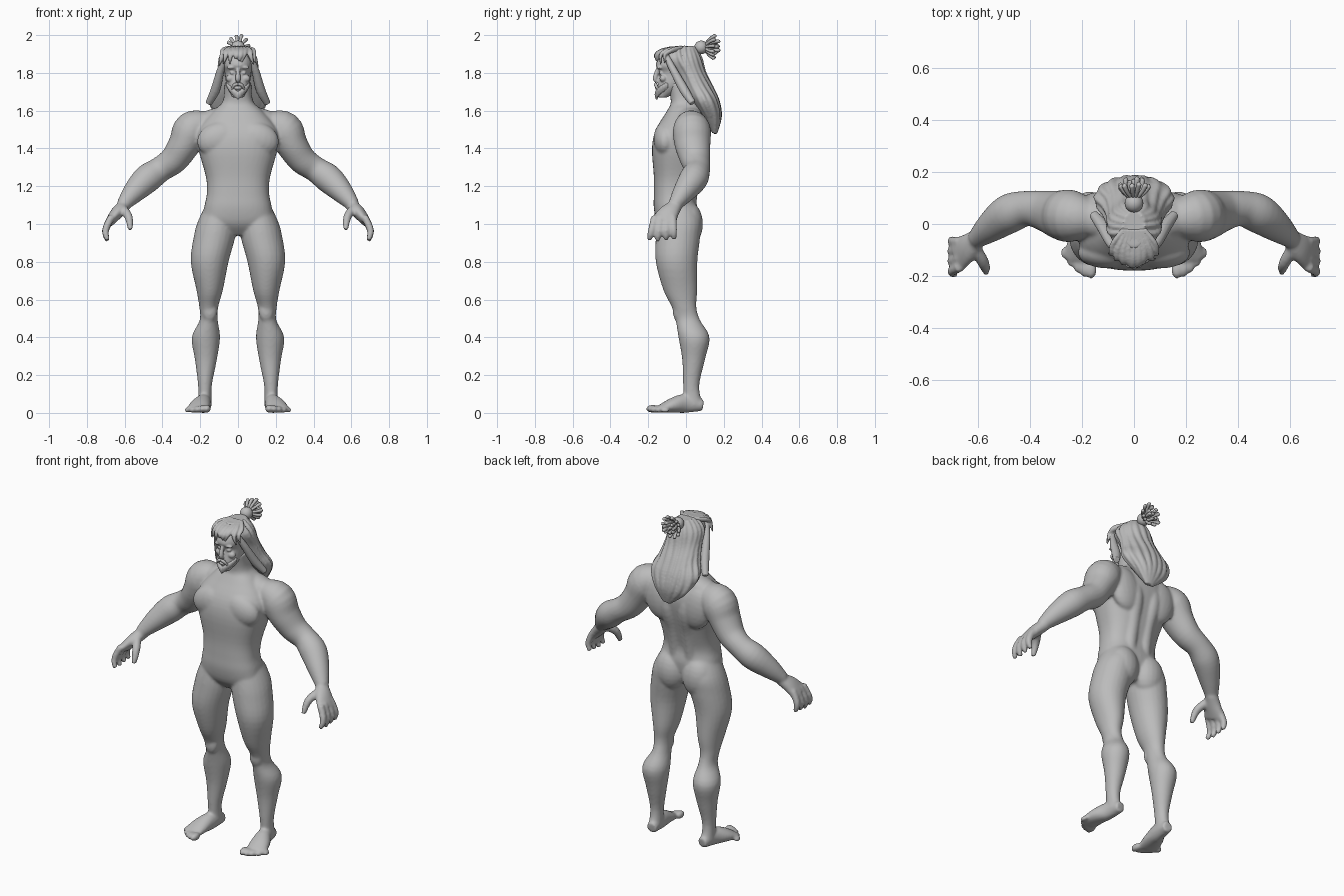
import bpy, bmesh, math, random
from mathutils import Vector, Matrix

random.seed(4)
X, Y, Z = Matrix.Identity(3)
cube = bpy.data.objects.get("Cube")
if cube:
    bpy.data.objects.remove(cube)

grey = bpy.data.materials.new("clay_grey")
grey.use_nodes = True
grey.diffuse_color = (0.5, 0.5, 0.5, 1)
grey.node_tree.nodes["Principled BSDF"].inputs["Base Color"].default_value = grey.diffuse_color


def spline(points, steps=4):
    """Smooth curve through points of any size."""
    curve = []
    for i in range(len(points) - 1):
        before, start, end = points[max(i - 1, 0)], points[i], points[i + 1]
        after = points[min(i + 2, len(points) - 1)]
        leave, arrive = (end - before) / 2, (after - start) / 2
        for k in range(steps):
            t = k / steps
            ease = t * t * (3 - 2 * t)
            curve.append(start.lerp(end, ease) + leave * (t * (1 - t) ** 2) - arrive * (t * t * (1 - t)))
    return curve + [points[-1]]


def loft(bm, points, ref=Y, flat=False, power=2, sides=24, mirror=False):
    """Skin rings given as x, y, z, radius and, if not round, radius along ref."""
    if mirror:
        loft(bm, [(-x, *rest) for x, *rest in points], ref, flat, power, sides)
    path = spline([Vector(p if len(p) == 5 else (*p, p[-1])) for p in points])
    rings = []
    for i, p in enumerate(path):
        ahead, behind = path[min(i + 1, len(path) - 1)], path[max(i - 1, 0)]
        along = Z if flat else Vector((ahead - behind)[:3]).normalized()
        deep = (ref - along * ref.dot(along)).normalized()
        wide = deep.cross(along)
        ring = []
        for k in range(sides):
            angle = math.tau * k / sides
            c, s = (math.copysign(abs(n) ** (2 / power), n) for n in (math.cos(angle), math.sin(angle)))
            ring.append(bm.verts.new(Vector(p[:3]) + wide * (c * p[3]) + deep * (s * p[4])))
        rings.append(ring)
    for low, high in zip(rings, rings[1:]):
        for k in range(sides):
            bm.faces.new((low[k - 1], low[k], high[k], high[k - 1]))
    bm.faces.new(rings[0])
    bm.faces.new(rings[-1])


def slab(z, half_width, front, back, x=0):
    """Level ring given by its height, half width, front and back."""
    return (x, (front + back) / 2, z, half_width, (back - front) / 2)


def blob(bm, centre, size, mirror=False, turn=0):
    for side in (1, -1) if mirror else (1,):
        place = Matrix.Translation((centre[0] * side, *centre[1:]))
        place = place @ Matrix.Rotation(turn * side, 4, "Y") @ Matrix.Diagonal((*size, 1))
        bmesh.ops.create_uvsphere(bm, u_segments=20, v_segments=12, radius=1, matrix=place)


def finish(bm, name, voxel=0, smooth=2):
    """Turn the mesh into an object, fusing overlapping pieces if a voxel size is given."""
    bmesh.ops.recalc_face_normals(bm, faces=bm.faces)
    for face in bm.faces:
        face.smooth = True
    mesh = bpy.data.meshes.new(name)
    bm.to_mesh(mesh)
    bm.free()
    mesh.materials.append(grey)
    part = bpy.data.objects.new(name, mesh)
    bpy.context.collection.objects.link(part)
    if voxel:
        fuse = part.modifiers.new("fuse", "REMESH")
        fuse.mode, fuse.voxel_size, fuse.use_smooth_shade = "VOXEL", voxel, True
        soften = part.modifiers.new("soften", "SMOOTH")
        soften.iterations = smooth


# Torso and neck
bm = bmesh.new()
trunk = [slab(0.94, 0.08, -0.1, 0.03), slab(1, 0.18, -0.15, 0.05), slab(1.08, 0.18, -0.17, 0.06),
         slab(1.16, 0.165, -0.17, 0.05), slab(1.25, 0.17, -0.17, 0.07), slab(1.4, 0.21, -0.18, 0.11),
         slab(1.5, 0.21, -0.16, 0.12), slab(1.6, 0.13, -0.1, 0.09), slab(1.65, 0.08, -0.08, 0.07),
         slab(1.75, 0.07, -0.1, 0.05)]
loft(bm, trunk, flat=True, power=2.5, sides=40)

# Chest, shoulder blades, neck slope and buttocks
blob(bm, (0.1, -0.11, 1.45), (0.12, 0.062, 0.09), mirror=True, turn=0.3)
blob(bm, (0.12, 0.07, 1.45), (0.1, 0.055, 0.13), mirror=True, turn=0.2)
blob(bm, (0.13, 0.02, 1.56), (0.12, 0.07, 0.05), mirror=True, turn=0.3)
blob(bm, (0.09, 0.01, 1), (0.095, 0.08, 0.12), mirror=True)

# Long muscles either side of the spine
ridge = [(0.05, 0.01, 1, 0.04), (0.05, 0.02, 1.15, 0.04), (0.05, 0.04, 1.28, 0.045),
         (0.06, 0.075, 1.42, 0.05), (0.06, 0.06, 1.56, 0.04)]
loft(bm, ridge, mirror=True)

# Legs and kneecaps
leg = [slab(1.12, 0.07, -0.13, 0.04, x=0.09), slab(1.02, 0.1, -0.15, 0.08, x=0.11),
       slab(0.93, 0.11, -0.16, 0.075, x=0.125), slab(0.8, 0.1, -0.16, 0.06, x=0.15),
       slab(0.65, 0.07, -0.12, 0.06, x=0.15), slab(0.56, 0.05, -0.075, 0.055, x=0.155),
       slab(0.49, 0.048, -0.055, 0.075, x=0.155), slab(0.4, 0.075, -0.04, 0.125, x=0.17),
       slab(0.28, 0.058, -0.02, 0.1, x=0.17), slab(0.14, 0.036, -0.015, 0.07, x=0.175),
       slab(0.04, 0.036, -0.01, 0.09, x=0.175)]
loft(bm, leg, flat=True, mirror=True)
blob(bm, (0.15, -0.04, 0.54), (0.04, 0.03, 0.06), mirror=True)

# Feet, with toes shrinking outwards
foot = [(0.17, 0.09, 0.04, 0.03), (0.18, 0, 0.05, 0.04, 0.05),
        (0.2, -0.07, 0.04, 0.055, 0.04), (0.215, -0.14, 0.02, 0.06, 0.02)]
loft(bm, foot, ref=Z, mirror=True)
for i in range(5):
    r = 0.022 - i * 0.002
    blob(bm, (0.165 + i * 0.026, -0.175 + i * i * 0.004, r), (r, r * 1.7, r), mirror=True)

# Arms and palms
arm = [(0.16, 0.02, 1.53, 0.07), (0.24, 0.03, 1.5, 0.1), (0.285, 0.035, 1.42, 0.085, 0.095),
       (0.34, 0.05, 1.34, 0.075, 0.08), (0.41, 0.06, 1.29, 0.068), (0.48, 0.04, 1.24, 0.076),
       (0.55, -0.01, 1.17, 0.06), (0.61, -0.06, 1.1, 0.036)]
loft(bm, arm, mirror=True)
palm = [(0.6, -0.05, 1.1, 0.034), (0.64, -0.09, 1.06, 0.034, 0.055), (0.68, -0.12, 1.01, 0.024, 0.068)]
loft(bm, palm, mirror=True)

# Fingers fanned from the knuckles, and thumbs
for i in range(4):
    knuckle = Vector((0.67, -0.165 + i * 0.032, 1.04))
    tip = Vector((0.69, -0.195 + i * 0.044, 0.91 + 0.005 * abs(i - 1)))
    bend = knuckle.lerp(tip, 0.6) + X * 0.02
    loft(bm, [(*knuckle, 0.02), (*bend, 0.019), (*tip, 0.013)], sides=12, mirror=True)
thumb = [(0.62, -0.08, 1.09, 0.024), (0.58, -0.15, 1.04, 0.023), (0.57, -0.185, 0.97, 0.014)]
loft(bm, thumb, sides=12, mirror=True)
finish(bm, "body", voxel=0.0075, smooth=8)

# Head
bm = bmesh.new()
skull = [slab(1.67, 0.03, -0.15, -0.1), slab(1.73, 0.06, -0.15, 0), slab(1.8, 0.07, -0.14, 0.07),
         slab(1.84, 0.08, -0.16, 0.08), slab(1.89, 0.07, -0.14, 0.07), slab(1.93, 0.03, -0.1, 0.04)]
loft(bm, skull, flat=True, power=2.2, sides=32)

# Nose, brows, cheeks, eyes and lips
nose = [(0, -0.15, 1.82, 0.01), (0, -0.163, 1.77, 0.014), (0, -0.15, 1.755, 0.01)]
loft(bm, nose, sides=12)
blob(bm, (0.03, -0.14, 1.83), (0.03, 0.015, 0.01), mirror=True, turn=0.15)
blob(bm, (0.04, -0.12, 1.77), (0.025, 0.02, 0.02), mirror=True)
blob(bm, (0.03, -0.13, 1.8), (0.015, 0.012, 0.01), mirror=True)
blob(bm, (0, -0.15, 1.72), (0.02, 0.015, 0.01))
finish(bm, "head", voxel=0.0045)

# Beard: tufts around the jaw, higher towards the ears
bm = bmesh.new()
for i in range(-6, 7):
    angle = i * 0.22
    x, y = 0.058 * math.sin(angle), -0.085 - 0.07 * math.cos(angle)
    top = Vector((x, y, 1.7 + 0.008 * abs(i)))
    end = Vector((x * 0.8, y, top.z - 0.04))
    loft(bm, [(*top, 0.008), (*top.lerp(end, 0.4), 0.012), (*end, 0.005)], sides=8)
finish(bm, "beard", voxel=0.004)

# Moustache
bm = bmesh.new()
whisker = [(0, -0.16, 1.74, 0.008), (0.02, -0.16, 1.735, 0.009), (0.04, -0.14, 1.7, 0.003)]
loft(bm, whisker, sides=10, mirror=True)
finish(bm, "moustache")

# Long hair: a draped shell with locks running down its surface
bm = bmesh.new()
drape = [slab(1.94, 0.04, -0.09, 0.05), slab(1.88, 0.09, -0.12, 0.08), slab(1.8, 0.1, -0.06, 0.1),
         slab(1.72, 0.12, -0.02, 0.14), slab(1.65, 0.15, 0.03, 0.17), slab(1.57, 0.11, 0.08, 0.18),
         slab(1.48, 0.02, 0.14, 0.16, x=0.02)]
loft(bm, drape, flat=True, power=2.2, sides=36)
for i in range(11):
    angle = math.pi * (i / 10 * 1.16 - 0.08)
    rings = drape if abs(i - 5) < 4 else drape[:-1]
    lock = []
    for k, (x, y, z, wide, deep) in enumerate(rings):
        r = 0.01 if k in (0, len(rings) - 1) else 0.02
        swirl = angle + 0.1 * math.sin(k + i)
        lock.append((x + wide * math.cos(swirl) * 0.92, y + deep * math.sin(swirl) * 0.92, z, r, r * 0.75))
    loft(bm, lock, sides=10)
finish(bm, "long_hair", voxel=0.006, smooth=4)

# Swept locks over the forehead, and longer ones from the temples
bm = bmesh.new()
for i in range(-4, 5):
    x, front = i * 0.019, -0.16 + 0.003 * i * i
    fall = 1.865 - 0.006 * abs(i) + random.uniform(-0.01, 0.015)
    sweep = random.uniform(-0.03, 0.03)
    loft(bm, [(x / 2, -0.02, 1.935, 0.01), (x, front + 0.04, 1.92, 0.016, 0.012),
              (x + sweep / 3, front, 1.895, 0.014, 0.01), (x + sweep, front, fall, 0.003)], sides=10)
temple = [(0.06, -0.11, 1.9, 0.015), (0.09, -0.07, 1.82, 0.02), (0.12, -0.01, 1.71, 0.025),
          (0.155, 0.035, 1.64, 0.018)]
loft(bm, temple, sides=12, mirror=True)
finish(bm, "forelocks", voxel=0.004)

# Topknot: a ball and a burst of thick strands
bm = bmesh.new()
root = Vector((0, 0.09, 1.935))
blob(bm, root - Y * 0.01, (0.036, 0.036, 0.036))
for count, spread in ((1, 0), (7, 0.4), (12, 0.8)):
    for i in range(count):
        angle = math.tau * (i + random.random() / 2) / count
        out = X * math.cos(angle) + Z * math.sin(angle)
        way = Y * math.cos(spread) + out * math.sin(spread)
        tip = root + way * random.uniform(0.08, 0.1)
        middle = root.lerp(tip, 0.5) + out * 0.008
        loft(bm, [(*root, 0.007), (*middle, 0.008), (*root.lerp(tip, 0.92), 0.01), (*tip, 0.005)],
             ref=X, sides=8)
finish(bm, "topknot")
